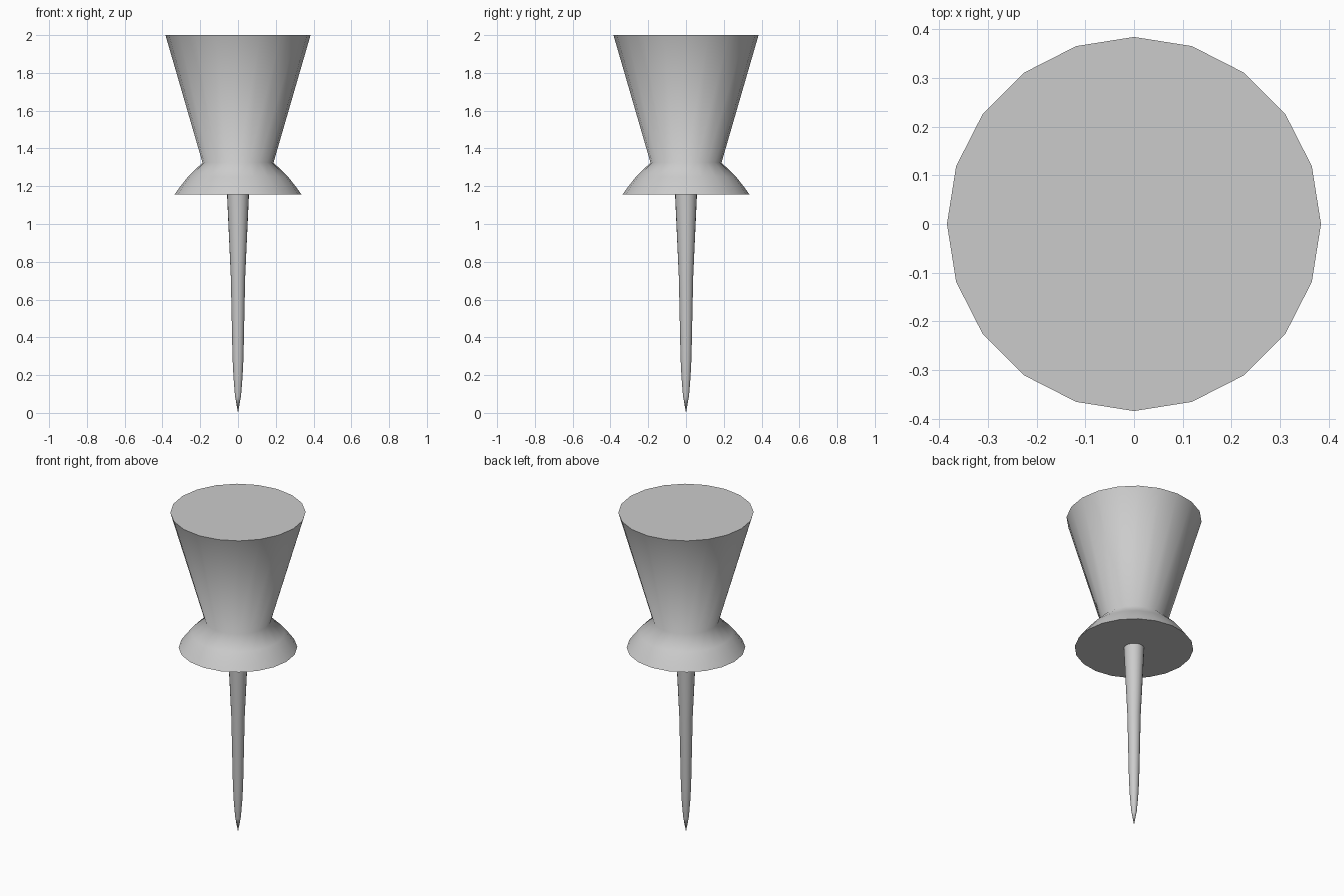
import bpy, bmesh, math

if "Cube" in bpy.data.objects:
    bpy.data.objects.remove(bpy.data.objects["Cube"])

def lathe(name, profile, sides):
    """Revolve (radius, z) points around z; ends are capped, radius 0 is a tip."""
    bm = bmesh.new()
    rings = []
    for r, z in profile:
        n = sides if r > 0 else 1
        rings.append([bm.verts.new((r * math.cos(2 * math.pi * i / sides),
                                    r * math.sin(2 * math.pi * i / sides), z))
                      for i in range(n)])
    for a, b in zip(rings, rings[1:]):
        for i in range(sides):
            j = (i + 1) % sides
            if len(a) == 1:
                bm.faces.new((a[0], b[j], b[i]))
            else:
                bm.faces.new((a[i], a[j], b[j], b[i]))
    for ring in (rings[0], rings[-1]):
        if len(ring) > 1:
            bm.faces.new(ring)
    bmesh.ops.recalc_face_normals(bm, faces=bm.faces)
    mesh = bpy.data.meshes.new(name)
    bm.to_mesh(mesh)
    bm.free()
    obj = bpy.data.objects.new(name, mesh)
    bpy.context.collection.objects.link(obj)
    bpy.ops.object.select_all(action='DESELECT')
    obj.select_set(True)
    bpy.context.view_layer.objects.active = obj
    bpy.ops.object.shade_smooth_by_angle(angle=math.radians(62))
    return obj

# Handle: flared collar, narrow neck, tapered grip
lathe("handle", [(0.337, 1.155), (0.312, 1.19), (0.265, 1.25),
                 (0.188, 1.325), (0.384, 2.0)], 20)

# Needle: slim taper ending in a point
lathe("needle", [(0, 0), (0.016, 0.09), (0.024, 0.19), (0.029, 0.29),
                 (0.038, 0.72), (0.058, 1.155)], 20)
